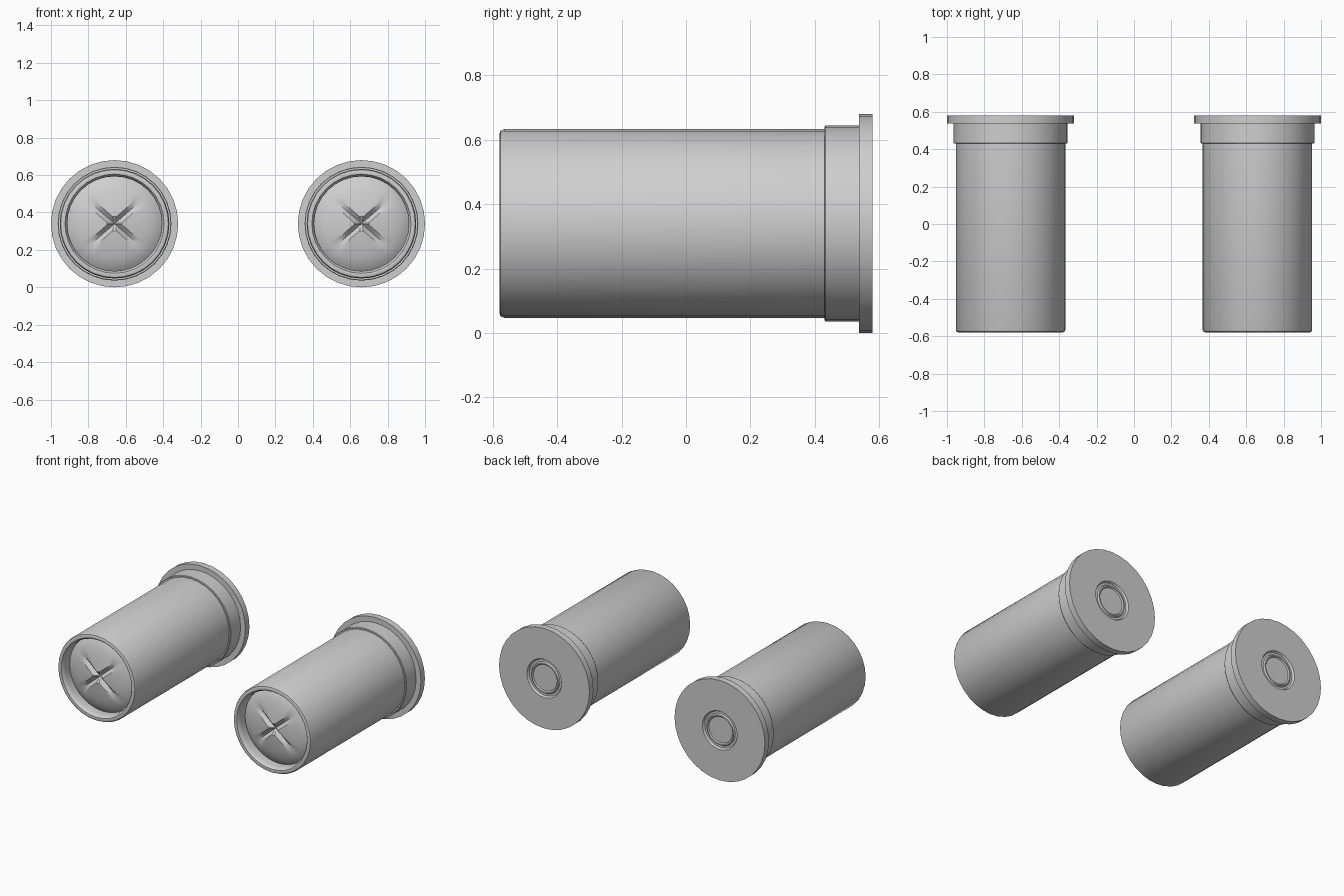
import bpy, bmesh
from math import sin, cos, asin, pi, radians

if "Cube" in bpy.data.objects:
    bpy.data.objects.remove(bpy.data.objects["Cube"], do_unlink=True)

GREY = (0.62, 0.62, 0.62, 1.0)
grey = bpy.data.materials.new("plain grey")
grey.use_nodes = True
grey.diffuse_color = GREY
grey.node_tree.nodes["Principled BSDF"].inputs["Base Color"].default_value = GREY

SIDES = 32
CENTRE_X, CENTRE_Z = 0.66, 0.34


def skin(name, rings):
    """Join successive rings of points into a surface."""
    bm = bmesh.new()
    rows = [[bm.verts.new(p) for p in ring] for ring in rings]
    n = len(rows[0])
    for a, b in zip(rows, rows[1:]):
        for k in range(n):
            m = (k + 1) % n
            bm.faces.new((a[k], b[k], b[m], a[m]))
    bmesh.ops.remove_doubles(bm, verts=bm.verts, dist=1e-5)
    mesh = bpy.data.meshes.new(name)
    bm.to_mesh(mesh)
    bm.free()
    mesh.materials.append(grey)
    return mesh


def lathe(name, profile):
    """Revolve (radius, y) points about the y axis."""
    turns = [2 * pi * k / SIDES for k in range(SIDES)]
    return skin(name, [[(r * cos(a), y, r * sin(a)) for a in turns]
                       for r, y in profile])


def crimp(name, profile, half_width, floor):
    """Domed closure with four V-shaped folds along the diagonals."""
    diagonals = [radians(d) for d in (41, 139, 221, 319)]
    rings = []
    for r, y in profile:
        gap = asin(half_width / r) if r else 0
        low = max(y, floor)
        ring = []
        for i, d in enumerate(diagonals):
            end = diagonals[(i + 1) % 4] + (2 * pi if i == 3 else 0)
            ring.append((r * cos(d), low, r * sin(d)))
            for s in range(9):
                a = d + gap + (end - d - 2 * gap) * s / 8
                ring.append((r * cos(a), y if r else low, r * sin(a)))
        rings.append(ring)
    return skin(name, rings)


# Tube with a rolled front lip
tube = lathe("tube", [
    (0.253, -0.50), (0.253, -0.55), (0.257, -0.568), (0.265, -0.578),
    (0.278, -0.58), (0.288, -0.576), (0.293, -0.565), (0.293, 0.45)])

# Folded front closure
closure = crimp("front_closure", [
    (0, -0.56), (0.04, -0.563), (0.10, -0.556), (0.16, -0.545),
    (0.20, -0.534), (0.235, -0.518), (0.254, -0.504)], 0.022, -0.535)

# Stepped head with rim and recessed primer cup
head = lathe("head", [
    (0.29, 0.43), (0.301, 0.43), (0.304, 0.434), (0.304, 0.537),
    (0.34, 0.537), (0.34, 0.58), (0.13, 0.58), (0.122, 0.567),
    (0.108, 0.567), (0.102, 0.577), (0.094, 0.577), (0.088, 0.570),
    (0, 0.570)])

# Place one complete set on each side
for side, sign in (("left", 1), ("right", -1)):
    for mesh in (tube, closure, head):
        obj = bpy.data.objects.new(side + "_" + mesh.name, mesh)
        obj.location = (sign * CENTRE_X, 0, CENTRE_Z)
        bpy.context.collection.objects.link(obj)
        if sign == 1:
            bpy.ops.object.select_all(action="DESELECT")
            obj.select_set(True)
            bpy.context.view_layer.objects.active = obj
            bpy.ops.object.shade_smooth_by_angle(angle=radians(35))
